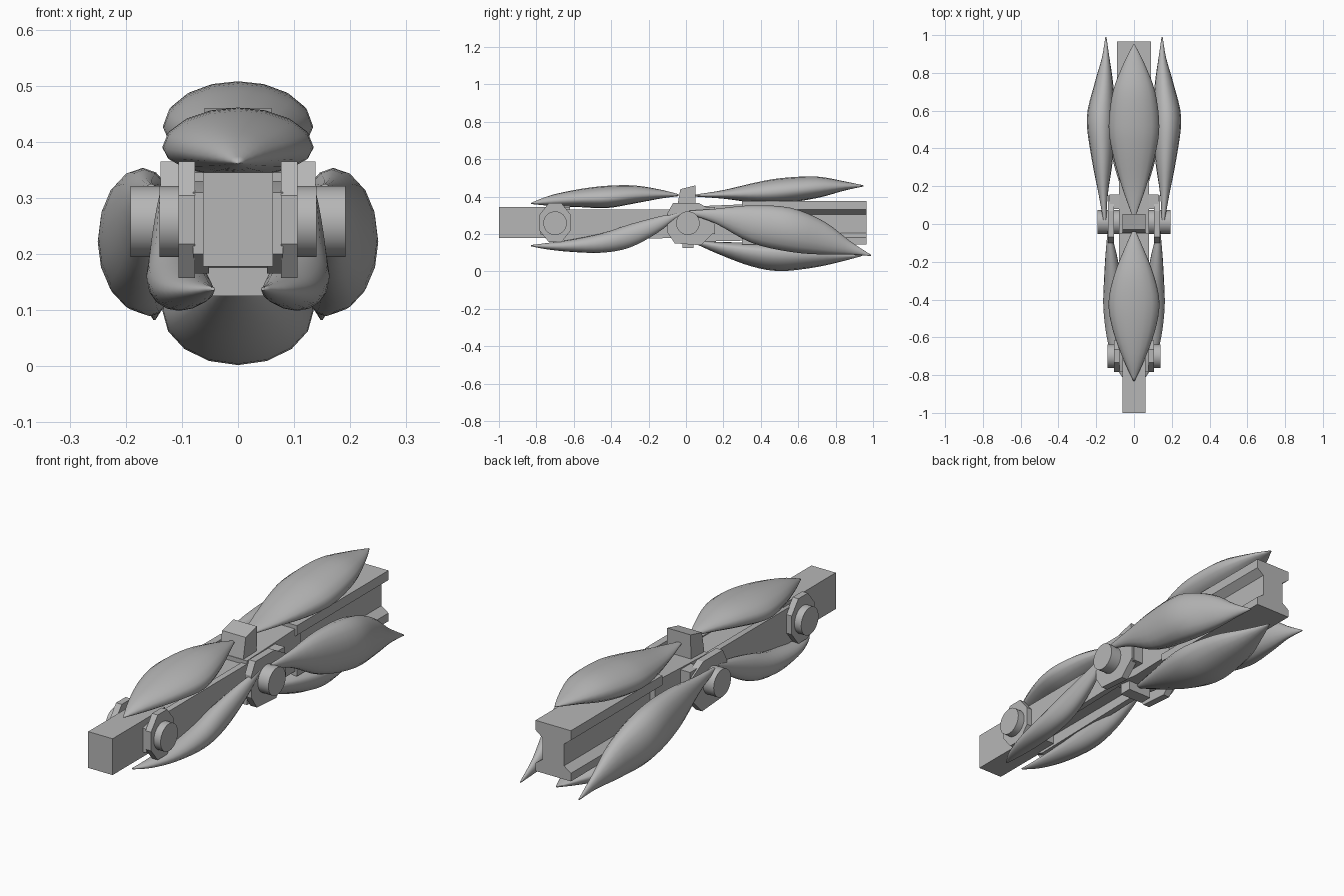
import bpy, bmesh
from math import sin, cos, pi
from mathutils import Vector

cube = bpy.data.objects.get("Cube")
if cube:
    bpy.data.objects.remove(cube, do_unlink=True)

grey = bpy.data.materials.new("plain grey")
grey.use_nodes = True
colour = (0.47, 0.47, 0.47, 1)
grey.diffuse_color = colour
grey.node_tree.nodes["Principled BSDF"].inputs["Base Color"].default_value = colour


def finish(name, bm, angle=0.6):
    bmesh.ops.recalc_face_normals(bm, faces=bm.faces)
    mesh = bpy.data.meshes.new(name)
    bm.to_mesh(mesh)
    bm.free()
    mesh.materials.append(grey)
    obj = bpy.data.objects.new(name, mesh)
    bpy.context.collection.objects.link(obj)
    bpy.ops.object.select_all(action='DESELECT')
    obj.select_set(True)
    bpy.context.view_layer.objects.active = obj
    bpy.ops.object.shade_smooth_by_angle(angle=angle)
    return obj


def loft(name, rings, angle=0.6):
    """Skin a list of equal rings and cap both ends."""
    bm = bmesh.new()
    loops = [[bm.verts.new(p) for p in ring] for ring in rings]
    for a, b in zip(loops, loops[1:]):
        for i in range(len(a)):
            j = (i + 1) % len(a)
            bm.faces.new((a[i], a[j], b[j], b[i]))
    bm.faces.new(loops[0])
    bm.faces.new(loops[-1])
    return finish(name, bm, angle)


def side_plate(name, points, x0, x1):
    """Profile in (y, z), extruded across x."""
    return loft(name, [[(x, y, z) for y, z in points] for x in (x0, x1)], 0.3)


def beam(name, points, y0, y1):
    """Profile in (x, z), extruded along y."""
    return loft(name, [[(x, y, z) for x, z in points] for y in (y0, y1)], 0.3)


def box(y0, y1, z0, z1):
    return [(y0, z0), (y1, z0), (y1, z1), (y0, z1)]


def pin(name, y, z, radius, half):
    ring = [(radius * cos(i * pi / 16), radius * sin(i * pi / 16)) for i in range(32)]
    return loft(name, [[(x, y + a, z + b) for a, b in ring] for x in (-half, half)])


def muscle(name, stations, up=1.0, down=1.0, side=1, steps=4, segments=16):
    """Stations are (y, centre x, centre z, half width, half height)."""
    s = [Vector(p) for p in stations]
    s = [s[0]] + s + [s[-1]]
    path = []
    for i in range(1, len(s) - 2):
        for k in range(steps):
            t = k / steps
            path.append(0.5 * (2 * s[i] + (s[i + 1] - s[i - 1]) * t
                        + (2 * s[i - 1] - 5 * s[i] + 4 * s[i + 1] - s[i + 2]) * t * t
                        + (3 * s[i] - s[i - 1] - 3 * s[i + 1] + s[i + 2]) * t ** 3))
    path.append(s[-1])
    rings = []
    for y, cx, cz, hw, hh in path:
        ring = []
        for i in range(segments):
            a = 2 * pi * i / segments
            h = hh * (up if sin(a) > 0 else down)
            ring.append((side * (cx + hw * cos(a)), y, cz + h * sin(a)))
        rings.append(ring)
    return loft(name, rings, 1.2)


# Rear upper, rear lower and front upper muscles
V = Vector
muscle("rear_upper_muscle", [V(p) for p in (
    (0.05, 0, 0.405, 0.012, 0.006), (0.2, 0, 0.41, 0.065, 0.025),
    (0.38, 0, 0.417, 0.115, 0.06), (0.52, 0, 0.427, 0.134, 0.073),
    (0.7, 0, 0.445, 0.112, 0.062), (0.85, 0, 0.455, 0.055, 0.026),
    (0.95, 0, 0.457, 0.004, 0.003))], 1.0, 0.85)
muscle("rear_lower_muscle", [V(p) for p in (
    (0.03, 0, 0.165, 0.012, 0.008), (0.18, 0, 0.135, 0.065, 0.045),
    (0.35, 0, 0.112, 0.115, 0.085), (0.5, 0, 0.1, 0.135, 0.098),
    (0.68, 0, 0.092, 0.11, 0.072), (0.82, 0, 0.085, 0.055, 0.035),
    (0.94, 0, 0.085, 0.004, 0.003))], 0.5, 1.0)
muscle("front_upper_muscle", [V(p) for p in (
    (-0.83, 0, 0.363, 0.004, 0.003), (-0.72, 0, 0.375, 0.055, 0.033),
    (-0.57, 0, 0.385, 0.11, 0.055), (-0.42, 0, 0.39, 0.135, 0.068),
    (-0.27, 0, 0.405, 0.105, 0.054), (-0.13, 0, 0.41, 0.05, 0.026),
    (-0.04, 0, 0.407, 0.01, 0.006))], 1.0, 0.75)

# Paired parts
for side, label in ((1, "left"), (-1, "right")):
    muscle(label + "_rear_muscle", [V(p) for p in (
        (0.02, 0.155, 0.315, 0.008, 0.01), (0.16, 0.163, 0.295, 0.025, 0.04),
        (0.35, 0.168, 0.253, 0.057, 0.1), (0.56, 0.175, 0.222, 0.075, 0.118),
        (0.74, 0.16, 0.178, 0.05, 0.088), (0.88, 0.15, 0.125, 0.02, 0.035),
        (0.99, 0.149, 0.085, 0.003, 0.003))], side=side)
    muscle(label + "_front_muscle", [V(p) for p in (
        (-0.83, 0.045, 0.138, 0.004, 0.003), (-0.75, 0.07, 0.135, 0.028, 0.016),
        (-0.62, 0.092, 0.137, 0.048, 0.032), (-0.45, 0.108, 0.152, 0.054, 0.052),
        (-0.3, 0.113, 0.19, 0.046, 0.062), (-0.15, 0.122, 0.25, 0.028, 0.042),
        (-0.04, 0.133, 0.305, 0.007, 0.01))], side=side)
    wrist = [(-0.7 + 0.09 * cos((i + 0.5) * pi / 4), 0.261 + 0.112 * sin((i + 0.5) * pi / 4))
             for i in range(8)]
    side_plate(label + "_wrist_plate", wrist, side * 0.077, side * 0.106)
    elbow = [(-0.1, 0.31), (-0.07, 0.365), (0.07, 0.365), (0.15, 0.32),
             (0.15, 0.21), (0.08, 0.14), (-0.06, 0.15), (-0.1, 0.21)]
    side_plate(label + "_elbow_plate", elbow, side * 0.105, side * 0.138)
    # Forearm rail
    rail = [(-0.78, 0.2), (-0.7, 0.165), (0, 0.18), (0, 0.33), (-0.7, 0.33), (-0.78, 0.31)]
    side_plate(label + "_forearm_rail", rail, side * 0.052, side * 0.08)

# Joint pins
pin("wrist_pin", -0.7, 0.258, 0.063, 0.14)
pin("elbow_pin", 0.01, 0.258, 0.063, 0.192)

# Forearm core and front block
side_plate("forearm_core", box(-0.7, 0, 0.22, 0.325), -0.055, 0.055)
side_plate("front_block", box(-1, -0.62, 0.178, 0.345), -0.062, 0.062)

# Elbow body, crossbar, top horn and bottom stop
side_plate("elbow_body", [(-0.05, 0.18), (0.1, 0.16), (0.34, 0.165),
                          (0.34, 0.36), (0.1, 0.35), (-0.05, 0.345)], -0.08, 0.08)
side_plate("elbow_crossbar", box(0.08, 0.155, 0.2, 0.345), -0.13, 0.13)
side_plate("elbow_horn", [(-0.05, 0.33), (0.05, 0.33), (0.052, 0.46), (-0.03, 0.44)],
           -0.06, 0.06)
side_plate("elbow_stop", box(-0.02, 0.04, 0.125, 0.2), -0.06, 0.06)

# Rear beam with recessed sides
half = [(0.09, 0.143), (0.09, 0.18), (0.055, 0.205), (0.055, 0.305), (0.09, 0.332), (0.09, 0.376)]
beam("rear_beam", half + [(-x, z) for x, z in reversed(half)], 0.3, 0.965)
